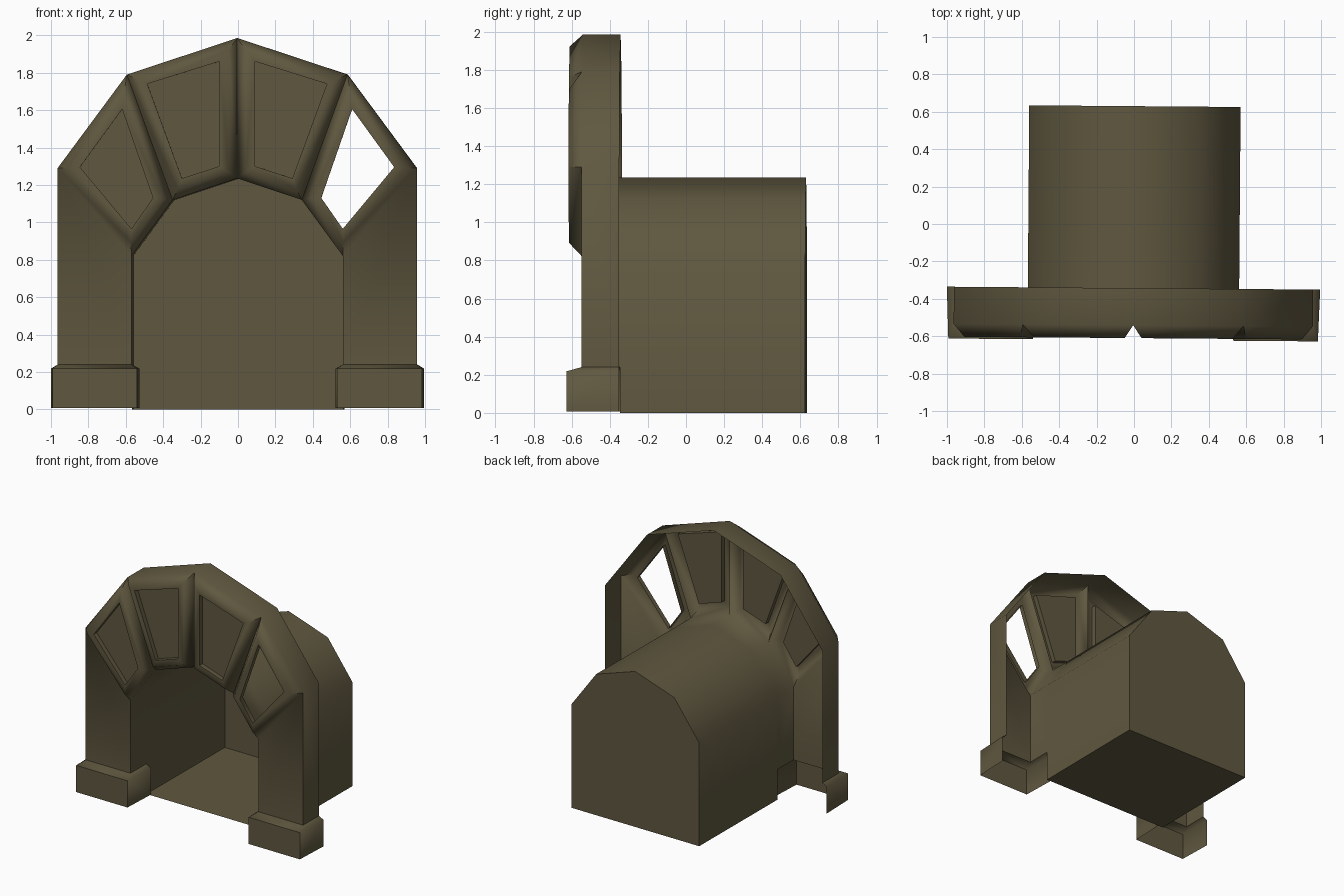
import bpy, bmesh, math
from mathutils import Vector, Matrix

if "Cube" in bpy.data.objects:
    bpy.data.objects.remove(bpy.data.objects["Cube"])

stone = bpy.data.materials.new("olive_stone")
stone.use_nodes = True
OLIVE = (0.115, 0.096, 0.05, 1)
stone.diffuse_color = OLIVE
stone.node_tree.nodes["Principled BSDF"].inputs["Base Color"].default_value = OLIVE

# Depth levels, front to back
RAISED, PANEL, BASE, REAR, END = -0.61, -0.573, -0.541, -0.343, 0.63
LEG_FOOT = 0.24
BEVEL = 0.045

# Half outlines as (x, z), from the crown downwards
OUTER = [(0, 1.985), (0.59, 1.79), (0.96, 1.29)]
INNER = [(0, 1.235), (0.345, 1.12), (0.565, 0.82)]
WINDOWS = [
    [(0.095, 1.86), (0.48, 1.74), (0.295, 1.235), (0.095, 1.3)],
    [(0.615, 1.605), (0.84, 1.295), (0.565, 0.965), (0.45, 1.13)],
]


def face(bm, points, facing):
    """Add a face whose normal agrees with the facing vector."""
    f = bm.faces.new([bm.verts.new(p) for p in points])
    f.normal_update()
    if f.normal.dot(Vector(facing)) < 0:
        f.normal_flip()


def finish(bm, name):
    bmesh.ops.remove_doubles(bm, verts=bm.verts[:], dist=0.0005)
    bm.transform(Matrix.Rotation(math.radians(-0.45), 4, 'Z'))
    mesh = bpy.data.meshes.new(name)
    bm.to_mesh(mesh)
    bm.free()
    mesh.materials.append(stone)
    obj = bpy.data.objects.new(name, mesh)
    bpy.context.collection.objects.link(obj)
    bpy.ops.object.select_all(action='DESELECT')
    obj.select_set(True)
    bpy.context.view_layer.objects.active = obj
    bpy.ops.object.shade_smooth_by_angle(angle=math.radians(60))


def at(points, y, side=1):
    return [Vector((side * x, y, z)) for x, z in points]


def inset(points, d):
    """Move every corner inwards by d from both of its edges."""
    result = []
    for i, p in enumerate(points):
        p = Vector(p)
        u = (Vector(points[i - 1]) - p).normalized()
        v = (Vector(points[(i + 1) % len(points)]) - p).normalized()
        result.append(p + (u + v) * d / abs(u.cross(v)))
    return result


def band(bm, a, b, facing, closed=True):
    """Join two matching rows of points; facing is a vector or a function of the middle."""
    for i in range(len(a) if closed else len(a) - 1):
        j = (i + 1) % len(a)
        quad = [a[i], a[j], b[j], b[i]]
        middle = sum(quad, Vector()) / 4
        face(bm, quad, facing(middle) if callable(facing) else facing)


# Hollow arch with raised, bevelled stones and recessed panels
FRONT = (0, -1, 0)
axis = Vector((0, 0, 0.7))
arch = bmesh.new()
for side in (-1, 1):
    for i, window in enumerate(WINDOWS):
        stone_edge = [OUTER[i], OUTER[i + 1], INNER[i + 1], INNER[i]]
        rim = at(inset(stone_edge, BEVEL), RAISED, side)
        lip = at(window, RAISED, side)
        back = at(window, PANEL, side)
        centre = sum(lip, Vector()) / 4
        band(arch, at(stone_edge, BASE, side), rim, FRONT)
        band(arch, rim, lip, FRONT)
        band(arch, lip, back, lambda m: (centre.x - m.x, 0, centre.z - m.z))
        if not (side == 1 and i == 1):      # one opening has no panel
            face(arch, back, FRONT)
    # Legs and the walls running back from the outlines
    outer = OUTER + [(OUTER[-1][0], LEG_FOOT)]
    inner = INNER + [(INNER[-1][0], LEG_FOOT)]
    face(arch, at([outer[2], outer[3], inner[3], inner[2]], BASE, side), FRONT)
    band(arch, at(outer, BASE, side), at(outer, REAR, side),
         lambda m: (m.x, 0, max(m.z - axis.z, 0)), False)
    band(arch, at(inner, BASE, side), at(inner, REAR, side),
         lambda m: (-m.x, 0, -max(m.z - axis.z, 0)), False)
finish(arch, "portal_arch")

# Feet: shells open at the back and below, with a sloped top ledge
for side, name in ((1, "left_foot"), (-1, "right_foot")):
    foot = bmesh.new()
    plan = [(0.525, REAR), (0.535, -0.62), (0.988, -0.62), (0.998, REAR)]
    neck = [(0.565, REAR), (0.565, BASE), (0.96, BASE), (0.96, REAR)]
    low, high = [[Vector((side * x, y, z)) for x, y in plan] for z in (0.006, 0.218)]
    top = [Vector((side * x, y, LEG_FOOT)) for x, y in neck]
    hub = Vector((side * 0.76, -0.4, 0))
    band(foot, low, high, lambda m: (m.x - hub.x, m.y - hub.y, 0), False)
    band(foot, high, top, (0, 0, 1), False)
    finish(foot, name)

# Tunnel: roof, walls, floor and end wall, open at the front
tunnel = bmesh.new()
half = INNER + [(INNER[-1][0], 0)]
section = half + [(-x, z) for x, z in reversed(half[1:])]
mouth, end = at(section, REAR), at(section, END)
band(tunnel, mouth, end, lambda m: m - Vector((0, m.y, 0.6)))
face(tunnel, end, (0, 1, 0))
finish(tunnel, "tunnel")
